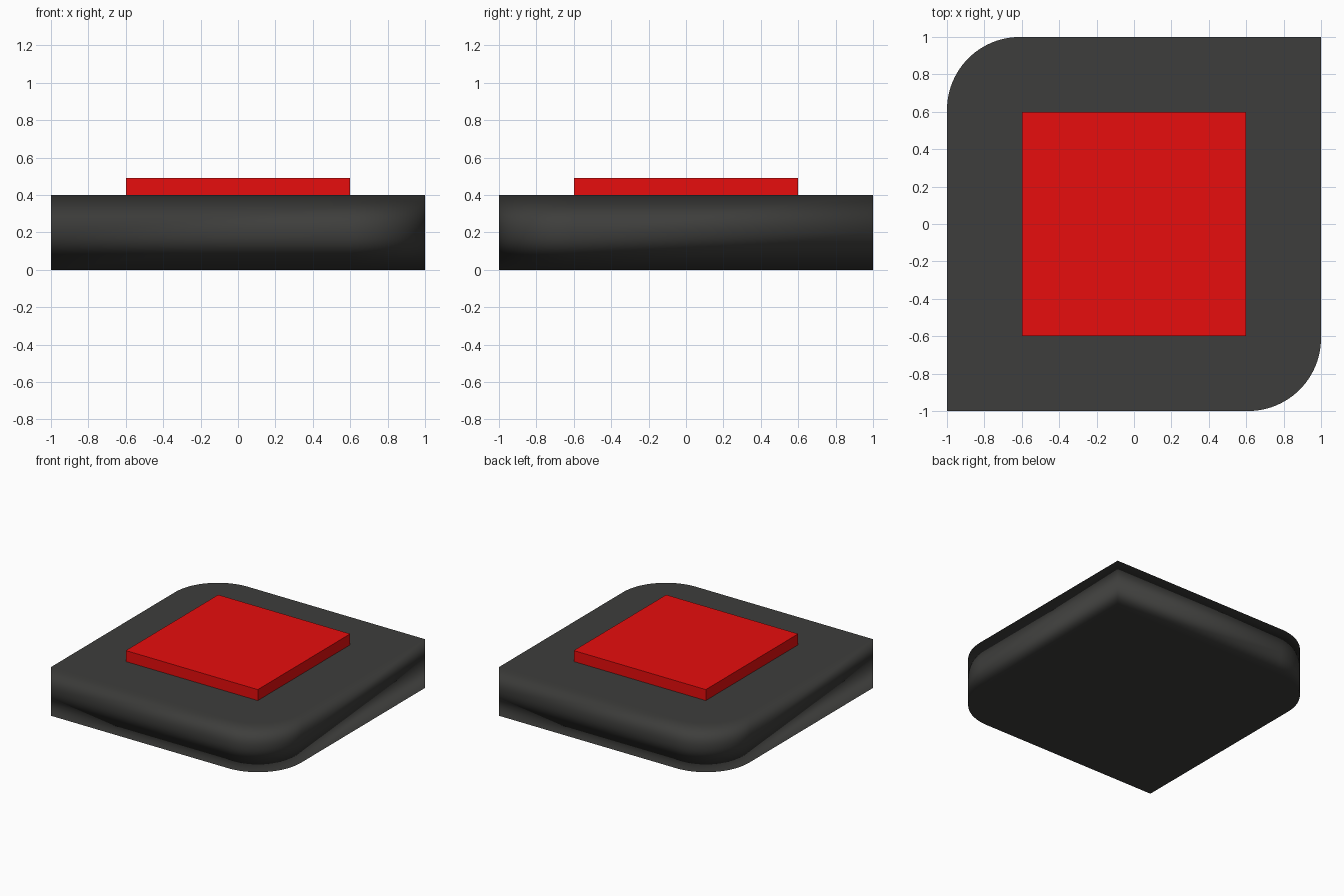
import bpy, bmesh
from math import pi, cos, sin

if "Cube" in bpy.data.objects:
    bpy.data.objects.remove(bpy.data.objects["Cube"])

RADIUS, STEPS = 0.39, 24


def material(name, colour):
    mat = bpy.data.materials.new(name)
    mat.diffuse_color = (*colour, 1)
    mat.use_nodes = True
    mat.node_tree.nodes["Principled BSDF"].inputs["Base Color"].default_value = mat.diffuse_color
    return mat


def stack(name, outline, heights, mat, smooth=False):
    """Closed prism: one outline repeated at each height."""
    bm = bmesh.new()
    rings = [[bm.verts.new((x, y, z)) for x, y in outline] for z in heights]
    bm.faces.new(list(reversed(rings[0])))
    bm.faces.new(rings[-1])
    n = len(outline)
    for low, high in zip(rings, rings[1:]):
        for i in range(n):
            j = (i + 1) % n
            bm.faces.new((low[i], low[j], high[j], high[i]))
    for face in bm.faces:
        face.smooth = smooth
    mesh = bpy.data.meshes.new(name)
    bm.to_mesh(mesh)
    bm.free()
    mesh.materials.append(mat)
    obj = bpy.data.objects.new(name, mesh)
    bpy.context.collection.objects.link(obj)
    return obj


# base slab: two opposite corners rounded, soft shading around a middle edge ring
c = 1 - RADIUS
arc = [(c + RADIUS * cos(a), -c + RADIUS * sin(a))
       for a in (-pi / 2 + pi / 2 * i / STEPS for i in range(STEPS + 1))]
half = [(-1, -1)] + arc
outline = half + [(-x, -y) for x, y in half]
base = stack("base_plate", outline, (0, 0.2, 0.4),
             material("dark_grey", (0.048, 0.048, 0.045)), smooth=True)
normals = base.modifiers.new("flat_top_normals", "WEIGHTED_NORMAL")
normals.mode = "FACE_AREA"
normals.weight = 100

# raised red pad
square = [(-0.6, -0.6), (0.6, -0.6), (0.6, 0.6), (-0.6, 0.6)]
stack("red_pad", square, (0.39, 0.49), material("red", (0.8, 0.004, 0.004)))
